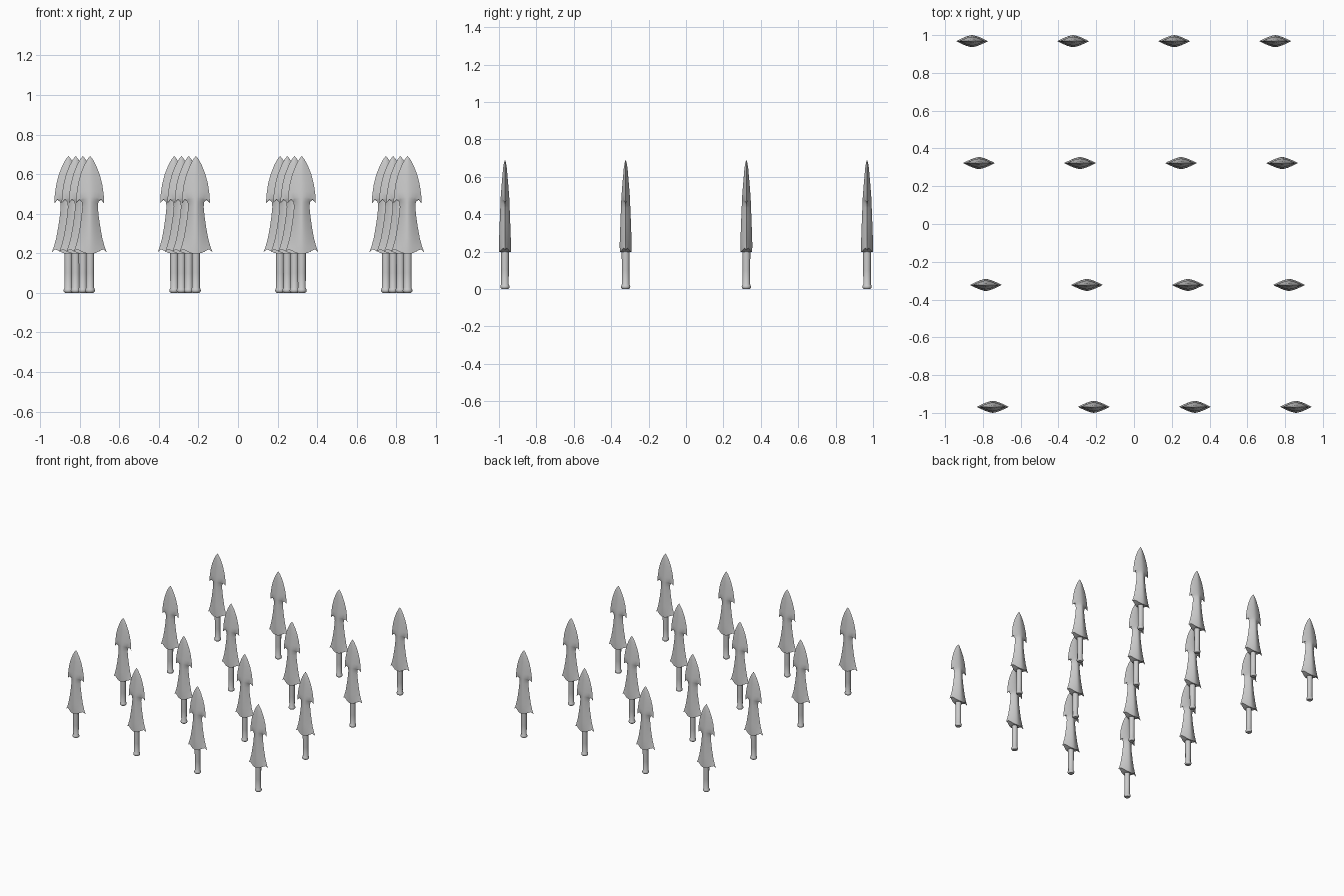
import bpy, bmesh, math
from mathutils import Matrix

if "Cube" in bpy.data.objects:
    bpy.data.objects.remove(bpy.data.objects["Cube"])

# blade rows: (edge x, edge z, spine z, half thickness at spine)
ROWS = [
    (0.084, 0.205, 0.198, 0.031), (0.073, 0.235, 0.235, 0.032),
    (0.062, 0.275, 0.275, 0.031), (0.052, 0.330, 0.330, 0.029),
    (0.044, 0.385, 0.385, 0.027), (0.039, 0.435, 0.435, 0.025),
    (0.042, 0.460, 0.460, 0.024), (0.055, 0.470, 0.475, 0.0235),
    (0.071, 0.453, 0.490, 0.023), (0.069, 0.495, 0.515, 0.021),
    (0.061, 0.550, 0.555, 0.018), (0.048, 0.600, 0.600, 0.014),
    (0.030, 0.645, 0.647, 0.010), (0.013, 0.676, 0.677, 0.005),
    (0.000, 0.692, 0.692, 0.000)]
# lens section: (fraction of half width, fraction of thickness)
SECTION = [(0, 1), (0.15, 0.95), (0.35, 0.81), (0.6, 0.53), (0.8, 0.28), (1, 0)]
BASE_SCALLOP = [0.198, 0.198, 0.202, 0.213, 0.220, 0.205]


def finish(bm, name, angle):
    bmesh.ops.remove_doubles(bm, verts=bm.verts, dist=0.0003)
    bmesh.ops.recalc_face_normals(bm, faces=bm.faces)
    mesh = bpy.data.meshes.new(name)
    bm.to_mesh(mesh)
    bm.free()
    obj = bpy.data.objects.new(name, mesh)
    bpy.context.collection.objects.link(obj)
    bpy.ops.object.select_all(action='DESELECT')
    obj.select_set(True)
    bpy.context.view_layer.objects.active = obj
    bpy.ops.object.shade_smooth_by_angle(angle=math.radians(angle))
    return obj


def make_blade():
    # one quarter of the barbed blade, then mirrored twice
    bm = bmesh.new()
    grid = []
    for k, (w, ze, zs, t) in enumerate(ROWS):
        row = []
        for (u, f), zb in zip(SECTION, BASE_SCALLOP):
            z = zb if k == 0 else zs + (ze - zs) * u ** 3
            row.append(bm.verts.new((w * u, -t * f, z)))
        grid.append(row)
    # underside strip down to the middle plane
    under = [bm.verts.new((v.co.x, 0, v.co.z)) for v in grid[0]]
    grid.insert(0, under)
    for a, b in zip(grid, grid[1:]):
        for i in range(len(SECTION) - 1):
            bm.faces.new((a[i], a[i + 1], b[i + 1], b[i]))
    bmesh.ops.remove_doubles(bm, verts=bm.verts, dist=0.0003)
    for axis in ('X', 'Y'):
        bmesh.ops.mirror(bm, geom=bm.verts[:] + bm.edges[:] + bm.faces[:],
                         matrix=Matrix.Identity(4), merge_dist=0.0003, axis=axis)
    return finish(bm, "blade", 40)


def make_handle(sides=16):
    # turned grip with rounded pommel
    profile = [(0, 0), (0.017, 0), (0.023, 0.005), (0.025, 0.012), (0.023, 0.020),
               (0.020, 0.025), (0.0205, 0.10), (0.021, 0.185), (0.021, 0.21), (0, 0.21)]
    bm = bmesh.new()
    rings = [[bm.verts.new((r * math.cos(2 * math.pi * i / sides),
                            r * math.sin(2 * math.pi * i / sides), z))
              for i in range(sides)] for r, z in profile]
    for a, b in zip(rings, rings[1:]):
        for i in range(sides):
            j = (i + 1) % sides
            bm.faces.new((a[i], a[j], b[j], b[i]))
    return finish(bm, "handle", 40)


# slanted 4 x 4 field of spearheads
parts = [make_blade(), make_handle()]
for part in parts:
    for j in range(4):
        for i in range(4):
            obj = part if i == j == 0 else part.copy()
            if obj is not part:
                bpy.context.collection.objects.link(obj)
            obj.location = ((i - 1.5) * 0.535 - (j - 1.5) * 0.0365, (j - 1.5) * 0.6453, 0)
